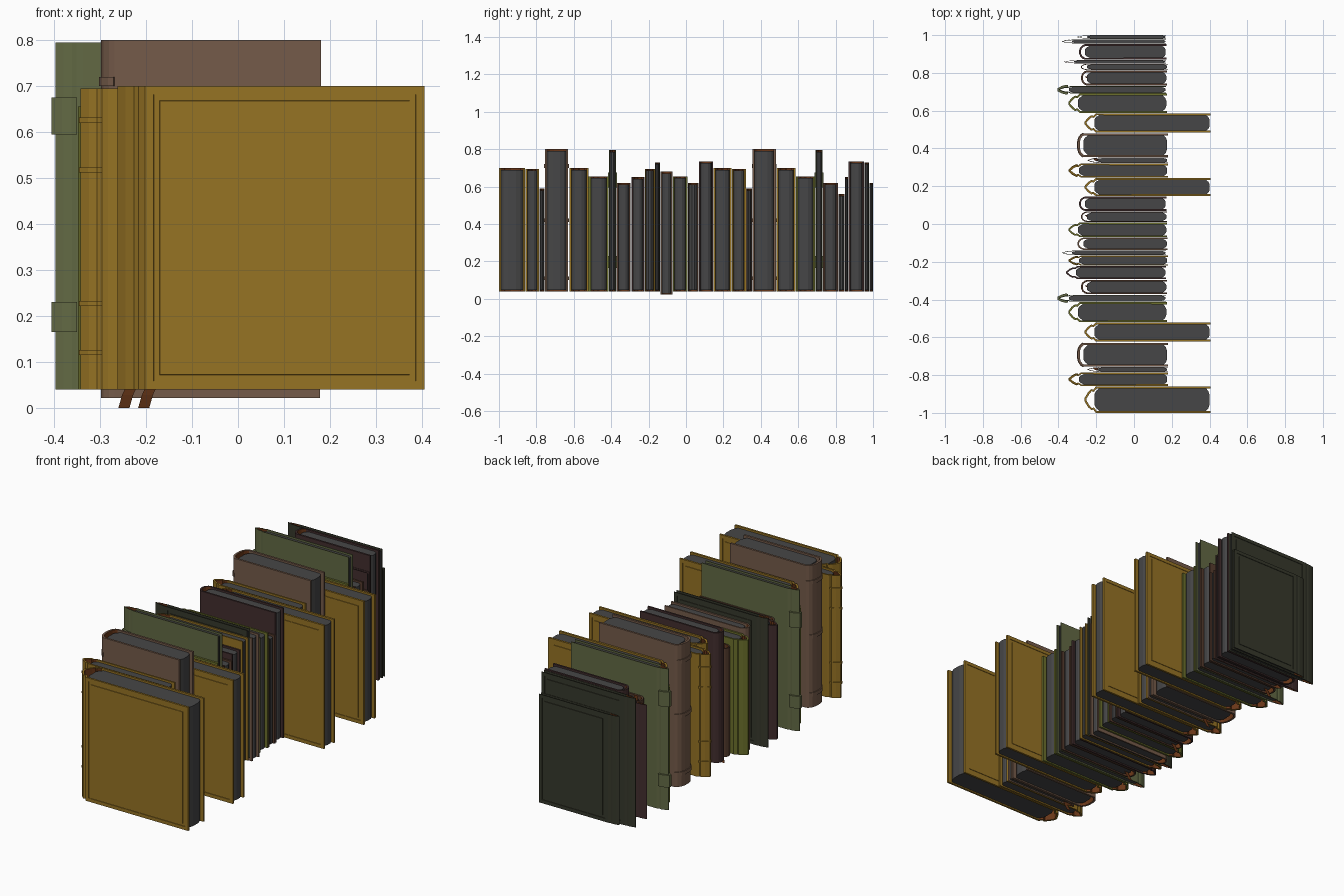
import bpy, bmesh
from mathutils import Vector

if "Cube" in bpy.data.objects:
    bpy.data.objects.remove(bpy.data.objects["Cube"])


def mat(name, r, g, b):
    m = bpy.data.materials.new(name)
    lin = [((c / 255 + 0.055) / 1.055) ** 2.4 for c in (r, g, b)]
    m.diffuse_color = (*lin, 1)
    m.use_nodes = True
    m.node_tree.nodes["Principled BSDF"].inputs["Base Color"].default_value = m.diffuse_color
    return m


M = {
    "gold": mat("ochre gold", 150, 115, 36),
    "brown": mat("tan brown", 117, 91, 74),
    "olive": mat("olive", 108, 112, 44),
    "sage": mat("sage green", 98, 105, 68),
    "dark": mat("dark green", 54, 56, 43),
    "maroon": mat("dark maroon", 66, 46, 46),
    "umber": mat("umber", 86, 60, 46),
    "pages": mat("page grey", 70, 70, 71),
    "rust": mat("rust", 104, 54, 24),
}


def finish(bm, name, mats):
    bmesh.ops.recalc_face_normals(bm, faces=bm.faces)
    me = bpy.data.meshes.new(name)
    bm.to_mesh(me)
    bm.free()
    ob = bpy.data.objects.new(name, me)
    bpy.context.collection.objects.link(ob)
    for m in mats:
        me.materials.append(M[m])
    return ob


def offset(pts, d):
    """Shift an open polyline sideways by d (to the left of travel)."""
    out = []
    for i, p in enumerate(pts):
        n = Vector((0, 0))
        for a, b in ((i - 1, i), (i, i + 1)):
            if a >= 0 and b < len(pts):
                e = (pts[b] - pts[a]).normalized()
                n += Vector((-e.y, e.x))
        out.append(p + n.normalized() * d)
    return out


def shell(name, pts, t, z0, z1, mats, frame=False):
    """Solid strip following pts, t thick, from z0 to z1."""
    bm = bmesh.new()
    rows = [[bm.verts.new((p.x, p.y, z)) for p in line]
            for line in (pts, offset(pts, t)) for z in (z0, z1)]
    ob_, ot, ib, it = rows
    boards = []
    n = len(pts)
    for i in range(n - 1):
        j = i + 1
        f = bm.faces.new((ob_[i], ob_[j], ot[j], ot[i]))
        if i in (0, n - 2):
            boards.append(f)
        g = bm.faces.new((ib[i], it[i], it[j], ib[j]))
        if len(mats) > 1 and 0 < i < n - 2:
            g.material_index = 1      # lining inside the spine
        bm.faces.new((ot[i], ot[j], it[j], it[i]))
        bm.faces.new((ob_[i], ib[i], ib[j], ob_[j]))
    for i in (0, n - 1):
        bm.faces.new((ob_[i], ot[i], it[i], ib[i]))
    bmesh.ops.recalc_face_normals(bm, faces=bm.faces)
    # tooled frame line on both boards
    if frame:
        for f in boards:
            for w, d in ((0.026, 0), (0.001, -0.002), (0.018, 0), (0.001, 0.002)):
                bmesh.ops.inset_region(bm, faces=[f], thickness=w, depth=d)
    return finish(bm, name, mats)


def prism(name, pts, z0, z1, m):
    bm = bmesh.new()
    f = bm.faces.new([bm.verts.new((x, y, z0)) for x, y in pts])
    r = bmesh.ops.extrude_face_region(bm, geom=[f])
    bmesh.ops.translate(bm, vec=(0, 0, z1 - z0),
                        verts=[v for v in r["geom"] if isinstance(v, bmesh.types.BMVert)])
    return finish(bm, name, [m])


def book(i, color, y0, y1, z1, x0, x1, z0=0.04, round_spine=False,
         bands=(), proud=0.006, frame=False):
    c, h = (y0 + y1) / 2, (y1 - y0) / 2
    t = min(0.011, h * 0.25)
    # cover: board, hinge groove, spine
    if round_spine:
        half = [(x1, h), (x0 + 0.03, h), (x0 + 0.018, 0.88 * h), (x0 + 0.006, 0.62 * h), (x0, 0.25 * h)]
    else:
        half = [(x1, h), (x0 + 0.06, h), (x0 + 0.046, 0.74 * h), (x0 + 0.036, 0.8 * h),
                (x0 + 0.018, 0.55 * h), (x0, 0.12 * h)]
    pts = [Vector((x, c + y)) for x, y in half]
    pts += [Vector((x, c - y)) for x, y in reversed(half)]
    shell(f"cover_{i}", pts, t, z0, z1, [color, "rust"], frame)
    # raised spine bands
    k = 2 if not round_spine else 1
    spine = offset(pts[k:-k], -proud)
    for n, (a, b) in enumerate(bands):
        shell(f"spine_band_{i}_{n}", spine, proud + t * 0.5, a, b, [color])
    # page block with softened fore edge and back
    p = h - t * 0.9
    s = x0 + (0.03 if round_spine else 0.052)
    e = x1 - 0.004
    ph = [(s, 0.45 * p), (s + 0.008, 0.72 * p), (s + 0.025, p), (e - 0.02, p),
          (e - 0.007, 0.75 * p), (e, 0.35 * p)]
    prism(f"pages_{i}", [(x, c + y) for x, y in ph] + [(x, c - y) for x, y in reversed(ph)],
          z0 + 0.007, z1 - 0.01, "pages")


def ribbon(i, x, y, ztop=None):
    # bookmark tail hanging below the pages
    bm = bmesh.new()
    path = [(x + 0.018, y - 0.004, 0.05), (x + 0.008, y, 0.028), (x, y + 0.008, 0.0)]
    rows = [[bm.verts.new((px + dx, py, pz)) for dx in (-0.012, 0.012)] for px, py, pz in path]
    for a, b in zip(rows, rows[1:]):
        bm.faces.new((a[0], a[1], b[1], b[0]))
    if ztop:   # loop showing over the top edge
        bm.faces.new([bm.verts.new(v) for v in (
            (x - 0.01, y, ztop - 0.03), (x + 0.014, y, ztop - 0.03),
            (x + 0.014, y, ztop + 0.018), (x - 0.01, y, ztop + 0.018))])
    finish(bm, f"ribbon_{i}", ["rust"])


THIN = [(z, z + 0.011) for z in (0.115, 0.222, 0.512, 0.62)]
WIDE = [(0.165, 0.23), (0.595, 0.675)]
RIBS = [(0.10, 0.12), (0.41, 0.43), (0.70, 0.72)]

# kinds of book: colour, height, spine x, fore-edge x, options
KIND = {
    "large": ("gold", 0.70, -0.262, 0.405, dict(frame=True)),
    "banded": ("gold", 0.695, -0.342, 0.18, dict(bands=THIN, proud=0.004)),
    "small": ("brown", 0.59, -0.245, 0.18, {}),
    "tall": ("brown", 0.80, -0.298, 0.18, dict(round_spine=True, bands=RIBS, proud=0.004)),
    "olive": ("olive", 0.655, -0.348, 0.175, {}),
    "sage": ("sage", 0.795, -0.397, 0.17, dict(bands=WIDE, proud=0.01)),
    "umber": ("umber", 0.62, -0.28, 0.175, dict(round_spine=True)),
    "plum": ("maroon", 0.65, -0.36, 0.17, {}),
    "slim": ("dark", 0.73, -0.38, 0.17, dict(frame=True)),
    "low": ("brown", 0.68, -0.298, 0.178, dict(round_spine=True, z0=0.022)),
    "maroon": ("maroon", 0.735, -0.29, 0.172, dict(round_spine=True)),
    "short": ("umber", 0.56, -0.28, 0.18, dict(round_spine=True)),
    "last": ("dark", 0.62, -0.30, 0.17, dict(frame=True)),
    "thin": ("maroon", 0.65, -0.37, 0.17, {}),
}

# the row, front to back: kind, y start, y end
ROW = [
    ("large", -1.0, -0.86), ("banded", -0.857, -0.787), ("small", -0.784, -0.757),
    ("tall", -0.755, -0.63), ("large", -0.622, -0.522), ("olive", -0.52, -0.414),
    ("sage", -0.411, -0.375), ("umber", -0.371, -0.296), ("plum", -0.292, -0.222),
    ("banded", -0.22, -0.167), ("slim", -0.165, -0.14), ("low", -0.137, -0.072),
    ("olive", -0.07, 0.008), ("umber", 0.01, 0.067), ("maroon", 0.069, 0.145),
    ("large", 0.147, 0.243), ("banded", 0.246, 0.32), ("small", 0.322, 0.352),
    ("tall", 0.355, 0.48), ("large", 0.484, 0.586), ("olive", 0.588, 0.69),
    ("sage", 0.692, 0.73), ("umber", 0.733, 0.813), ("short", 0.815, 0.848),
    ("thin", 0.85, 0.867), ("maroon", 0.87, 0.952), ("slim", 0.955, 0.978),
    ("last", 0.98, 1.0),
]
for i, (kind, ya, yb) in enumerate(ROW, 1):
    color, z1, x0, x1, opts = KIND[kind]
    book(i, color, ya, yb, z1, x0, x1, **opts)
    if kind == "small":
        ribbon(i, -0.205, (ya + yb) / 2)
    elif kind == "umber":
        ribbon(i, -0.248, (ya + yb) / 2, z1)
